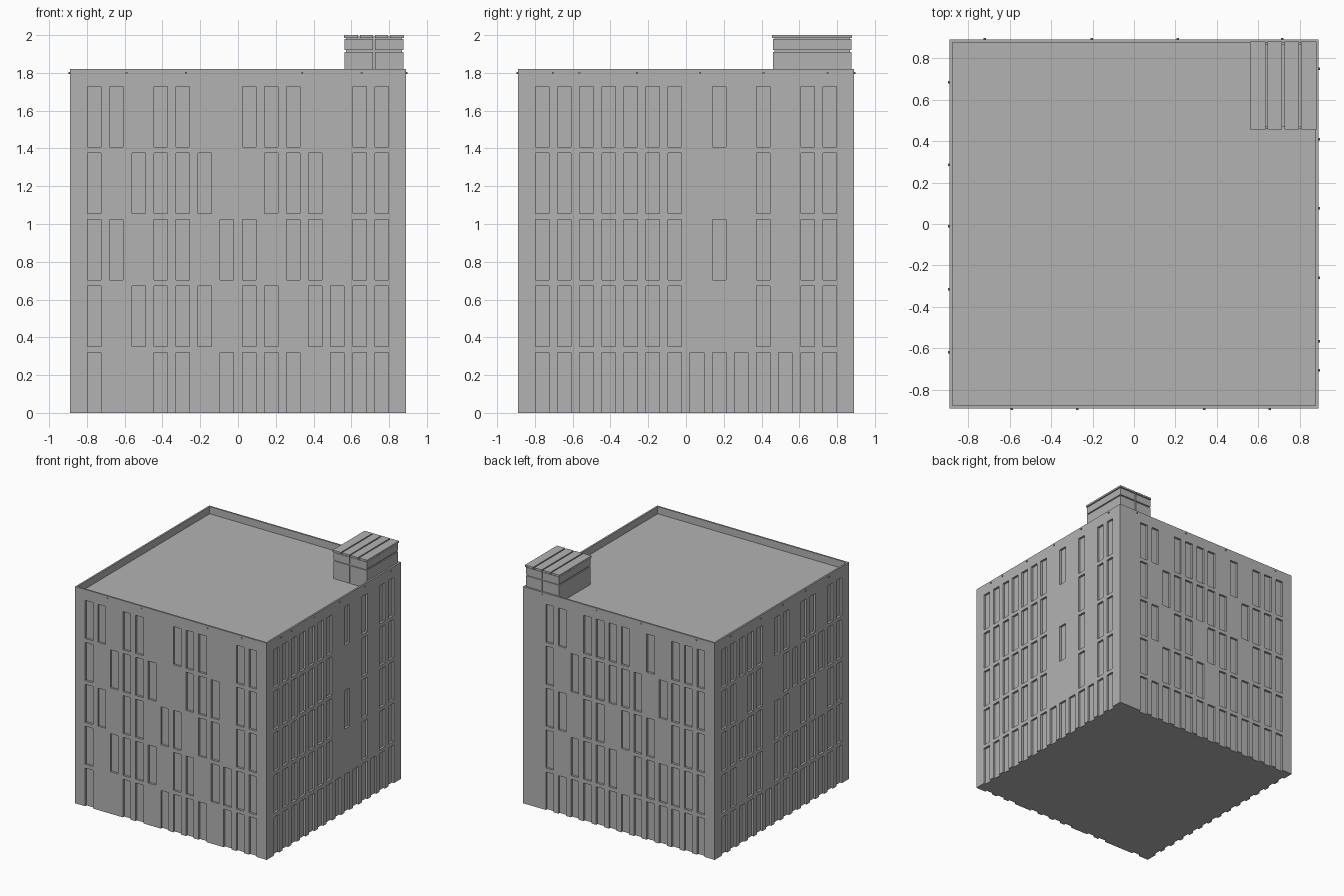
import bpy, bmesh
from mathutils import Matrix, Vector
from math import pi

cube = bpy.data.objects.get("Cube")
if cube:
    bpy.data.objects.remove(cube, do_unlink=True)

HALF = 0.89        # half width of the block
FLOOR = 0.352      # storey height
TOP = 1.82         # parapet top
ROOF = 1.76        # roof deck
SLOTS, PITCH, WIN_W, WIN_H, DEPTH = 14, 0.117, 0.072, 0.32, 0.018

grey = bpy.data.materials.new("plain grey")
grey.use_nodes = True
grey.diffuse_color = (0.45, 0.45, 0.45, 1)
grey.node_tree.nodes["Principled BSDF"].inputs["Base Color"].default_value = (0.45, 0.45, 0.45, 1)

# Windows of each wall, left to right seen from outside, top storey first
WALLS = [
    ["##.##..###..##", "#.####..###.##", "##.##.##.##.##", "#.####.##.####", "#..##.####.###"],  # front
    ["#######.#.#.##", "#######...#.##", "#######.#.#.##", "#######...#.##", "##############"],  # right side
    [".##.####.#.###", ".#.######.####", ".##.##.###.###", ".#.####.######", ".#############"],  # back
    ["#####.##.##.##", "##.##..#######", "#####.##.##.##", "##.##.########", "##############"],  # left side
]


def finish(name, bm):
    mesh = bpy.data.meshes.new(name)
    bm.to_mesh(mesh)
    bm.free()
    mesh.materials.append(grey)
    obj = bpy.data.objects.new(name, mesh)
    bpy.context.collection.objects.link(obj)
    return obj


def add_box(bm, low, high):
    low, high = Vector(low), Vector(high)
    size = Matrix.Diagonal((*(high - low), 1))
    bmesh.ops.create_cube(bm, size=1, matrix=Matrix.Translation((low + high) / 2) @ size)


def add_wall(bm, rows, turn):
    """Grid wall with its window cells pushed inwards."""
    us, zs = [-HALF], []
    for i in range(SLOTS):
        mid = (i - (SLOTS - 1) / 2) * PITCH
        us += [mid - WIN_W / 2, mid + WIN_W / 2]
    us.append(HALF)
    for r in range(len(rows)):
        zs += [r * FLOOR, r * FLOOR + WIN_H]
    zs.append(TOP)
    grid = [[bm.verts.new(turn @ Vector((u, -HALF, z))) for u in us] for z in zs]
    windows = []
    for j in range(len(zs) - 1):
        for i in range(len(us) - 1):
            face = bm.faces.new((grid[j][i], grid[j][i + 1], grid[j + 1][i + 1], grid[j + 1][i]))
            if i % 2 and j % 2 == 0 and rows[-1 - j // 2][i // 2] == "#":
                windows.append(face)
    pushed = bmesh.ops.extrude_face_region(bm, geom=windows)["geom"]
    bmesh.ops.delete(bm, geom=[f for f in windows if f.is_valid], context="FACES")
    bmesh.ops.translate(bm, vec=turn @ Vector((0, DEPTH, 0)),
                        verts=[v for v in pushed if isinstance(v, bmesh.types.BMVert)])


def boundary_at(bm, z):
    return [e for e in bm.edges if e.is_boundary and all(abs(v.co.z - z) < 1e-4 for v in e.verts)]


# Main block: four walls, base, parapet and roof deck
bm = bmesh.new()
for k, rows in enumerate(WALLS):
    add_wall(bm, rows, Matrix.Rotation(k * pi / 2, 3, "Z"))
bmesh.ops.remove_doubles(bm, verts=bm.verts[:], dist=1e-4)
sills = [f for f in bm.faces if all(abs(v.co.z) < 1e-5 for v in f.verts)]
bmesh.ops.delete(bm, geom=sills, context="FACES")
bmesh.ops.holes_fill(bm, edges=boundary_at(bm, 0), sides=0)

rim = boundary_at(bm, TOP)
for scale, drop in ((0.984, 0), (1, ROOF - TOP)):
    geom = bmesh.ops.extrude_edge_only(bm, edges=rim)["geom"]
    for v in (g for g in geom if isinstance(g, bmesh.types.BMVert)):
        v.co = Vector((v.co.x * scale, v.co.y * scale, v.co.z + drop))
    rim = [g for g in geom if isinstance(g, bmesh.types.BMEdge)]
bmesh.ops.holes_fill(bm, edges=rim, sides=0)
bmesh.ops.recalc_face_normals(bm, faces=bm.faces[:])
finish("building_block", bm)

# Rooftop hut: a core clad in panels with narrow joints
X0, X1, Y0, Y1 = 0.565, 0.875, 0.46, 0.875
JOINT, SKIN = 0.01, 0.008
bm = bmesh.new()
add_box(bm, (X0 + SKIN, Y0 + SKIN, ROOF), (X1 - SKIN, Y1 - SKIN, 2 - SKIN))
finish("hut_core", bm)

bm = bmesh.new()
mid_x = (X0 + X1) / 2
for low, high in ((ROOF, 1.91), (1.91 + JOINT, 1.98)):
    for y in (Y0, Y1 - SKIN):
        add_box(bm, (X0, y, low), (mid_x - JOINT / 2, y + SKIN, high))
        add_box(bm, (mid_x + JOINT / 2, y, low), (X1, y + SKIN, high))
    for x in (X0, X1 - SKIN):
        add_box(bm, (x, Y0 + SKIN, low), (x + SKIN, Y1 - SKIN, high))
finish("hut_wall_panels", bm)

bm = bmesh.new()
strip = (X1 - X0 + 0.01) / 4
for i in range(4):
    x = X0 - 0.005 + i * strip
    add_box(bm, (x + JOINT / 2 * (i > 0), Y0 - 0.005, 1.985),
            (x + strip - JOINT / 2 * (i < 3), Y1 + 0.005, 2))
finish("hut_roof_strips", bm)

# Small drain spouts just under the parapet
SPOUTS = [
    (-0.59, -0.275, 0.34, 0.655),
    (-0.705, -0.565, -0.26, 0.075, 0.41, 0.75),
    (-0.715, -0.21, 0.205, 0.72),
    (-0.685, -0.285, 0.01, 0.315, 0.62),
]
bm = bmesh.new()
for k, places in enumerate(SPOUTS):
    for u in places:
        part = bmesh.ops.create_cone(bm, cap_ends=True, segments=8, radius1=0.006, radius2=0.006,
                                     depth=0.016, matrix=Matrix.Rotation(k * pi / 2, 4, "Z")
                                     @ Matrix.Translation((u, -HALF, 1.8))
                                     @ Matrix.Rotation(pi / 2, 4, "X"))
finish("drain_spouts", bm)
